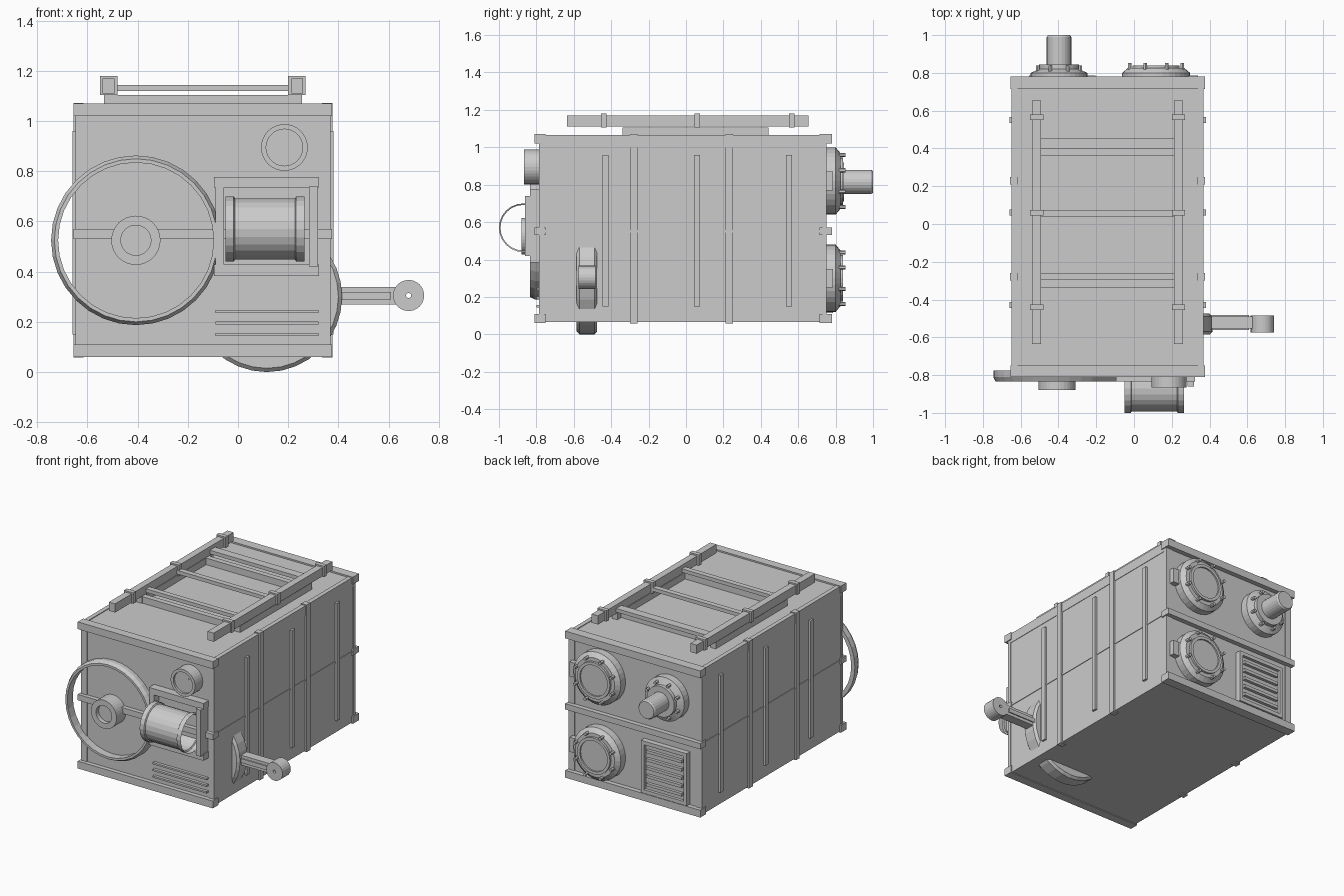
import bpy, bmesh, math
from mathutils import Vector

cube = bpy.data.objects.get("Cube")
if cube:
    bpy.data.objects.remove(cube, do_unlink=True)

grey = bpy.data.materials.new("plain_grey")
grey.use_nodes = True
grey.diffuse_color = (0.6, 0.6, 0.6, 1)
grey.node_tree.nodes["Principled BSDF"].inputs["Base Color"].default_value = (0.6, 0.6, 0.6, 1)


def finish(name, bm):
    bmesh.ops.recalc_face_normals(bm, faces=bm.faces)
    mesh = bpy.data.meshes.new(name)
    bm.to_mesh(mesh)
    bm.free()
    mesh.materials.append(grey)
    obj = bpy.data.objects.new(name, mesh)
    bpy.context.collection.objects.link(obj)
    return obj


def box(name, x, y, z):
    """Box from (low, high) pairs on each axis."""
    bm = bmesh.new()
    bmesh.ops.create_cube(bm, size=1)
    for v in bm.verts:
        v.co = [(lo + hi) / 2 + c * (hi - lo) for c, (lo, hi) in zip(v.co, (x, y, z))]
    return finish(name, bm)


def lathe(name, profile, centre, axis="Y", closed=False, sides=32):
    """Spin (radius, position) points around an axis through centre."""
    bm = bmesh.new()
    turn = Vector((0, 1, 0)) if axis == "Y" else Vector((1, 0, 0))
    verts = [bm.verts.new(turn * p + Vector((0, 0, r))) for r, p in profile]
    pairs = list(zip(verts, verts[1:]))
    if closed:
        pairs.append((verts[-1], verts[0]))
    edges = [bm.edges.new(p) for p in pairs]
    bmesh.ops.spin(bm, geom=verts + edges, cent=(0, 0, 0), axis=turn,
                   angle=math.tau, steps=sides)
    bmesh.ops.remove_doubles(bm, verts=bm.verts, dist=0.0001)
    bmesh.ops.translate(bm, verts=bm.verts, vec=centre)
    return finish(name, bm)


# Main housing
MID = -0.14
FRONT, BACK = -0.78, 0.748
box("housing", (-0.645, 0.365), (FRONT, BACK), (0.065, 1.06))


def both_sides(name, inner, outer, y, z):
    """Matching boxes on the left and right of the housing."""
    box(name + "_left", (MID + inner, MID + outer), y, z)
    box(name + "_right", (MID - outer, MID - inner), y, z)


# Horizontal rails across the front and the back
for side, y in (("front", (-0.81, -0.75)), ("back", (0.715, 0.78))):
    for level, z in (("bottom", (0.06, 0.11)), ("middle", (0.53, 0.57)), ("top", (1.02, 1.07))):
        box(f"{side}_{level}_rail", (-0.655, 0.375), y, z)
both_sides("front_post", 0.463, 0.508, (-0.785, -0.76), (0.065, 1.06))
both_sides("back_post", 0.463, 0.508, (0.73, 0.752), (0.065, 1.06))

# Side lips, seams, bands and ribs
both_sides("roof_lip", 0.478, 0.508, (-0.76, 0.73), (1.0, 1.065))
both_sides("side_seam", 0.49, 0.509, (FRONT, BACK), (0.545, 0.558))
for i, y in enumerate((-0.28, 0.23)):
    both_sides(f"side_band_{i}", 0.475, 0.516, (y - 0.02, y + 0.02), (0.058, 1.072))
for i, y in enumerate((-0.43, 0.06, 0.55)):
    both_sides(f"side_rib_{i}", 0.49, 0.52, (y - 0.016, y + 0.016), (0.15, 0.96))

# Roof rack
both_sides("rack_foot", 0.355, 0.395, (-0.34, 0.44), (1.055, 1.105))
both_sides("rack_runner", 0.353, 0.4, (-0.635, 0.655), (1.11, 1.17))
for i, y in enumerate((-0.44, 0.06, 0.565)):
    both_sides(f"rack_clamp_{i}", 0.34, 0.41, (y - 0.015, y + 0.015), (1.105, 1.18))
for i, (lo, hi) in enumerate(((-0.297, -0.26), (0.037, 0.074), (0.398, 0.456))):
    box(f"rack_crossbar_{i}", (-0.53, 0.25), (lo, hi), (1.12, 1.145))
for i, (lo, hi) in enumerate(((-0.335, -0.297), (0.36, 0.398))):
    box(f"rack_bearer_{i}", (-0.535, 0.255), (lo, hi), (1.055, 1.105))

# Handwheel rim and hub on the front
wheel = (-0.407, 0, 0.525)
lathe("handwheel_rim", [(0.31, -0.775), (0.338, -0.775), (0.338, -0.81),
                        (0.325, -0.835), (0.31, -0.835)], wheel, closed=True)
lathe("handwheel_hub", [(0, -0.77), (0.098, -0.77), (0.098, -0.88), (0.06, -0.88),
                        (0.06, -0.85), (0, -0.85)], wheel)

# Dial with needle
lathe("dial", [(0, -0.77), (0.093, -0.77), (0.093, -0.865), (0.073, -0.865),
               (0.073, -0.85), (0, -0.85)], (0.185, 0, 0.895))
needle = box("dial_needle", (0, 0.05), (-0.003, 0.003), (-0.003, 0.003))
needle.location = (0.183, -0.852, 0.893)
needle.rotation_euler.y = math.radians(-40)

# Drum and its frame
for name, x, z in (("top", (-0.095, 0.322), (0.735, 0.778)),
                   ("bottom", (-0.095, 0.322), (0.383, 0.428)),
                   ("right", (-0.09, -0.055), (0.42, 0.74)),
                   ("left", (0.282, 0.318), (0.42, 0.74))):
    reach = -0.86 if name == "left" else -0.835
    box(f"drum_frame_{name}", x, (reach, -0.77), z)
lathe("drum", [(0.13, -0.05), (0.13, -0.017), (0.122, -0.012), (0.122, 0.227),
               (0.13, 0.232), (0.13, 0.265)], (0, -0.87, 0.57), axis="X", sides=24)

# Louvre bars on the front
for i in range(3):
    z = 0.15 + 0.046 * i
    box(f"front_louvre_{i}", (-0.09, 0.32), (-0.8, -0.77), (z - 0.006, z + 0.006))

# Crank wheel set into the housing, with arm and knob
lathe("crank_wheel", [(0, -0.475), (0.24, -0.475), (0.285, -0.475), (0.3, -0.49),
                      (0.3, -0.57), (0.285, -0.585), (0, -0.585)], (0.115, 0, 0.3))
box("crank_arm", (0.37, 0.64), (-0.553, -0.49), (0.27, 0.338))
box("crank_arm_web", (0.4, 0.61), (-0.56, -0.483), (0.29, 0.318))
lathe("crank_knob", [(0.01, -0.485), (0.062, -0.485), (0.062, -0.575), (0.01, -0.575)],
      (0.68, 0, 0.305), closed=True, sides=24)


def bolts(name, centre, radius, y):
    """Ring of eight small bolt heads on a back flange."""
    for i in range(8):
        a = math.tau * (i + 0.5) / 8
        spot = (centre[0] + radius * math.cos(a), 0, centre[2] + radius * math.sin(a))
        lathe(f"{name}_bolt_{i}", [(0, y), (0.011, y), (0.011, y + 0.035), (0, y + 0.035)],
              spot, sides=6)


# Two port covers on the back
for name, z in (("upper_port", 0.82), ("lower_port", 0.3)):
    c = (0.117, 0, z)
    lathe(name, [(0, 0.74), (0.18, 0.74), (0.18, 0.8), (0.15, 0.825), (0.125, 0.825),
                 (0.125, 0.84), (0.105, 0.84), (0.105, 0.83), (0, 0.83)], c)
    bolts(name, c, 0.15, 0.818)
    box(name + "_tab", (0.27, 0.338), (0.74, 0.785), (z - 0.05, z + 0.05))

# Output shaft on the back
c = (-0.397, 0, 0.815)
lathe("shaft_flange", [(0, 0.74), (0.15, 0.74), (0.15, 0.8), (0.105, 0.82),
                       (0.105, 0.845), (0, 0.845)], c)
bolts("shaft", c, 0.122, 0.805)
lathe("output_shaft", [(0, 0.84), (0.065, 0.84), (0.065, 0.99), (0.058, 1.0), (0, 1.0)],
      c, sides=24)

# Vent panel on the back
box("vent_plate", (-0.555, -0.205), (0.74, 0.765), (0.115, 0.475))
for name, x, z in (("top", (-0.555, -0.205), (0.45, 0.475)),
                   ("bottom", (-0.555, -0.205), (0.115, 0.14)),
                   ("right", (-0.555, -0.53), (0.14, 0.45)),
                   ("left", (-0.23, -0.205), (0.14, 0.45))):
    box(f"vent_border_{name}", x, (0.75, 0.785), z)
for i in range(5):
    z = 0.18 + 0.057 * i
    box(f"vent_slat_{i}", (-0.515, -0.245), (0.76, 0.785), (z - 0.01, z + 0.01))
